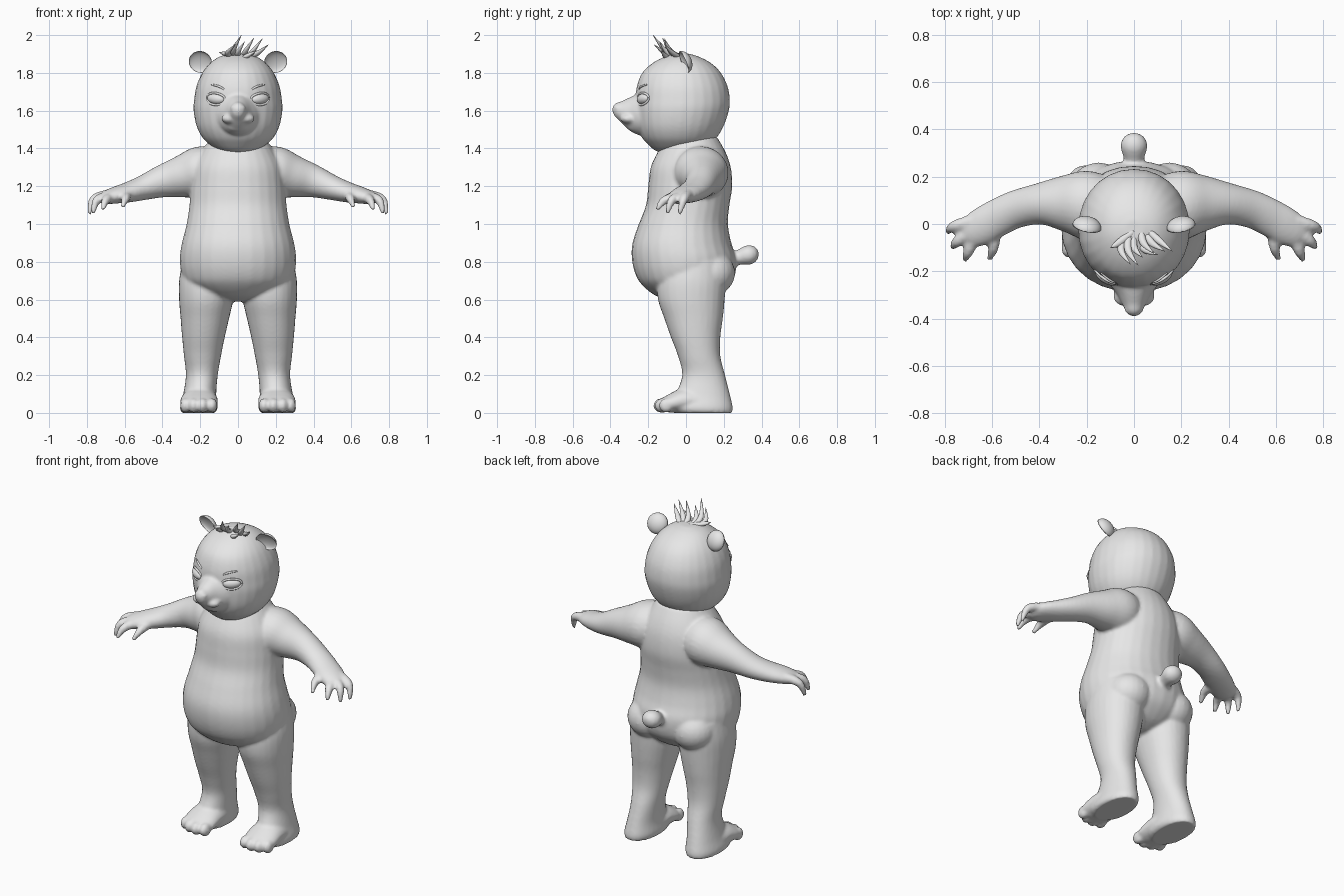
import bpy, bmesh, math
from mathutils import Vector, Matrix

fur = bpy.data.materials.new("plain_grey")
fur.diffuse_color = (0.8, 0.8, 0.8, 1)
SIDES = 28


def resample(rows, n=5):
    """Catmull-Rom interpolation between rows of numbers."""
    out = []
    for i in range(len(rows) - 1):
        p0, p1, p2, p3 = rows[max(i - 1, 0)], rows[i], rows[i + 1], rows[min(i + 2, len(rows) - 1)]
        for k in range(n):
            t = k / n
            out.append([b + 0.5 * t * (c - a + t * (2 * a - 5 * b + 4 * c - d + t * (3 * (b - c) + d - a)))
                        for a, b, c, d in zip(p0, p1, p2, p3)])
    return out + [list(rows[-1])]


def skin(bm, rings, power=1.0):
    """Skin closed rings given as (centre, half axis u, half axis v)."""
    def w(c):
        return math.copysign(abs(c) ** power, c)
    loops = []
    for c, u, v in rings:
        loops.append([bm.verts.new(c + u * w(math.cos(a)) + v * w(math.sin(a)))
                      for a in (2 * math.pi * k / SIDES for k in range(SIDES))])
    faces = [bm.faces.new(loops[0]), bm.faces.new(loops[-1])]
    for a, b in zip(loops, loops[1:]):
        for k in range(SIDES):
            j = (k + 1) % SIDES
            faces.append(bm.faces.new((a[k], a[j], b[j], b[k])))
    bmesh.ops.recalc_face_normals(bm, faces=faces)


def stack(bm, rows, s=1, power=0.95):
    """Horizontal sections: z, x0, x1, y0, y1."""
    skin(bm, [(Vector((s * (a + b) / 2, (c + d) / 2, z)), Vector(((b - a) / 2, 0, 0)), Vector((0, (d - c) / 2, 0)))
              for z, a, b, c, d in resample(rows)], power)


def tube(bm, rows, s=1):
    """Tube along a path: x, y, z, half width, half height."""
    rows = resample([(s * r[0],) + tuple(r[1:]) for r in rows])
    pts = [Vector(r[:3]) for r in rows]
    rings = []
    for i, r in enumerate(rows):
        t = (pts[min(i + 1, len(pts) - 1)] - pts[max(i - 1, 0)]).normalized()
        side = t.cross(Vector((0, 0, 1)))
        side = side.normalized() if side.length > 0.05 else Vector((1, 0, 0))
        rings.append((pts[i], side * max(r[3], 0.001), side.cross(t) * max(r[4], 0.001)))
    skin(bm, rings)


def ball(bm, c, r, rot=None):
    m = Matrix.Translation(c) @ (rot or Matrix()) @ Matrix.Diagonal((*r, 1))
    return bmesh.ops.create_uvsphere(bm, u_segments=24, v_segments=14, radius=1, matrix=m)["verts"]


def finish(name, bm, voxel=0, smooth=4):
    me = bpy.data.meshes.new(name)
    bm.to_mesh(me)
    bm.free()
    me.materials.append(fur)
    for p in me.polygons:
        p.use_smooth = True
    ob = bpy.data.objects.new(name, me)
    bpy.context.collection.objects.link(ob)
    if voxel:
        # blend overlapping parts into one skin
        m = ob.modifiers.new("blend", 'REMESH')
        m.mode, m.voxel_size, m.use_smooth_shade = 'VOXEL', voxel, True
        m = ob.modifiers.new("soften", 'SMOOTH')
        m.factor, m.iterations = 0.5, smooth
    return ob


# body: torso, limbs, paws
bm = bmesh.new()
torso = [(0.59, 0.06, -0.06, 0.10), (0.62, 0.17, -0.16, 0.17), (0.68, 0.27, -0.235, 0.235), (0.74, 0.30, -0.27, 0.262),
         (0.82, 0.308, -0.287, 0.265), (0.9, 0.297, -0.283, 0.24), (1.0, 0.272, -0.25, 0.222), (1.1, 0.257, -0.212, 0.23),
         (1.2, 0.25, -0.2, 0.245), (1.3, 0.235, -0.187, 0.237), (1.38, 0.195, -0.15, 0.21), (1.46, 0.14, -0.1, 0.165)]
stack(bm, [(z, -w, w, f, b) for z, w, f, b in torso])
for s in (-1, 1):
    # leg
    stack(bm, [(0.0, 0.12, 0.30, -0.06, 0.245), (0.03, 0.108, 0.307, -0.09, 0.248), (0.1, 0.115, 0.29, -0.055, 0.232),
               (0.2, 0.107, 0.276, -0.02, 0.207), (0.3, 0.09, 0.286, -0.042, 0.182), (0.4, 0.07, 0.296, -0.08, 0.182),
               (0.5, 0.047, 0.304, -0.115, 0.195), (0.6, 0.025, 0.312, -0.148, 0.205), (0.7, 0.02, 0.312, -0.15, 0.21),
               (0.8, 0.03, 0.295, -0.12, 0.2)], s)
    # foot and toes
    tube(bm, [(0.205, 0.10, 0.06, 0.09, 0.06), (0.205, 0.0, 0.066, 0.098, 0.066), (0.207, -0.08, 0.05, 0.1, 0.05),
              (0.207, -0.125, 0.04, 0.085, 0.035)], s)
    for x, y, r in ((0.138, -0.122, 0.034), (0.187, -0.13, 0.036), (0.236, -0.124, 0.034), (0.28, -0.105, 0.031)):
        ball(bm, (s * x, y, 0.039), (r * 0.85, r * 1.2, 0.039))
    # buttock
    ball(bm, (s * 0.15, 0.13, 0.74), (0.13, 0.13, 0.12))
    # arm
    tube(bm, [(0.08, 0.05, 1.29, 0.12, 0.12), (0.2, 0.08, 1.272, 0.145, 0.138), (0.3, 0.088, 1.25, 0.118, 0.112),
              (0.4, 0.085, 1.226, 0.088, 0.087), (0.5, 0.062, 1.192, 0.08, 0.066), (0.58, 0.025, 1.168, 0.08, 0.054),
              (0.65, -0.015, 1.152, 0.078, 0.044), (0.70, -0.045, 1.138, 0.06, 0.034), (0.72, -0.057, 1.13, 0.03, 0.018)], s)
    # thumb and fingers
    for a, b, c in (((0.59, -0.02, 1.15), (0.595, -0.1, 1.135), (0.612, -0.15, 1.09)),
                    ((0.67, -0.04, 1.145), (0.70, -0.115, 1.125), (0.717, -0.153, 1.075)),
                    ((0.69, -0.03, 1.145), (0.748, -0.075, 1.125), (0.768, -0.1, 1.055)),
                    ((0.69, 0.01, 1.155), (0.765, -0.012, 1.13), (0.788, -0.035, 1.052))):
        tube(bm, [(*a, 0.03, 0.028), (*b, 0.023, 0.023), (*c, 0.011, 0.011)], s)
# tail
tube(bm, [(0, 0.2, 0.80, 0.04, 0.035), (0, 0.27, 0.82, 0.042, 0.038), (0, 0.33, 0.836, 0.057, 0.052),
          (0, 0.368, 0.845, 0.042, 0.038), (0, 0.385, 0.848, 0.01, 0.01)])
finish("body", bm, 0.01, 4)

# head with muzzle
bm = bmesh.new()
head = [(1.375, 0.04, -0.13, -0.03), (1.39, 0.10, -0.165, 0.05), (1.42, 0.15, -0.2, 0.12), (1.46, 0.19, -0.235, 0.165),
        (1.52, 0.22, -0.26, 0.2), (1.6, 0.235, -0.27, 0.227), (1.66, 0.232, -0.268, 0.232), (1.73, 0.22, -0.26, 0.22),
        (1.8, 0.19, -0.232, 0.185), (1.85, 0.15, -0.18, 0.135), (1.885, 0.10, -0.115, 0.07), (1.902, 0.04, -0.06, 0.015)]
stack(bm, [(z, -w, w, f, b) for z, w, f, b in head], power=0.97)
tube(bm, [(0, -0.17, 1.575, 0.15, 0.12), (0, -0.25, 1.585, 0.105, 0.11), (0, -0.30, 1.593, 0.07, 0.085),
          (0, -0.345, 1.603, 0.046, 0.053), (0, -0.372, 1.613, 0.032, 0.034), (0, -0.387, 1.618, 0.012, 0.014)])
for s in (-1, 1):
    ball(bm, (s * 0.042, -0.302, 1.558), (0.046, 0.045, 0.028))      # lip puff
    ball(bm, (s * 0.02, -0.36, 1.613), (0.02, 0.022, 0.017))         # nostril wing
ball(bm, (0, -0.268, 1.512), (0.06, 0.042, 0.026))                   # chin
finish("head", bm, 0.009, 3)

# eyes, lids and brows
eyes, lids, brows = bmesh.new(), bmesh.new(), bmesh.new()
for s in (-1, 1):
    turn = Matrix.Rotation(s * math.radians(30), 4, 'Z') @ Matrix.Rotation(s * math.radians(-6), 4, 'Y')
    centre = Vector((s * 0.116, -0.226, 1.662))
    ball(eyes, centre, (0.052, 0.026, 0.028), turn)
    ring = []
    for k in range(13):
        a = 2 * math.pi * k / 12
        p = centre + turn @ Vector((0.056 * math.cos(a), -0.010 + 0.012 * math.cos(a) ** 2, 0.031 * math.sin(a)))
        ring.append((*p, 0.006, 0.006))
    tube(lids, ring)
    tube(brows, [(0.065, -0.249, 1.708, 0.003, 0.004), (0.10, -0.238, 1.728, 0.006, 0.006),
                 (0.14, -0.208, 1.738, 0.003, 0.004)], s)
finish("eyes", eyes)
finish("eyelids", lids)
finish("brows", brows)

# cupped ears
bm = bmesh.new()
for s in (-1, 1):
    verts = bmesh.ops.create_uvsphere(bm, u_segments=28, v_segments=20, radius=1)["verts"]
    m = (Matrix.Translation((s * 0.2, -0.012, 1.857)) @ Matrix.Rotation(s * math.radians(12), 4, 'Z')
         @ Matrix.Rotation(math.radians(22), 4, 'X') @ Matrix.Diagonal((0.062, 0.042, 0.061, 1)))
    for v in verts:
        if v.co.y < 0:
            v.co.y *= -0.55
        v.co = m @ v.co
bmesh.ops.recalc_face_normals(bm, faces=bm.faces)
finish("ears", bm)

# hair tuft: base, bend, tip of each lock
bm = bmesh.new()
locks = [((0.0, -0.03, 1.89), (-0.065, -0.08, 1.90), (-0.10, -0.10, 1.91)),
         ((-0.03, -0.05, 1.885), (-0.055, -0.11, 1.905), (-0.015, -0.17, 1.95)),
         ((-0.02, -0.04, 1.885), (-0.025, -0.11, 1.92), (0.018, -0.175, 2.0)),
         ((0.0, -0.05, 1.885), (0.0, -0.10, 1.91), (0.035, -0.14, 1.965)),
         ((0.03, -0.03, 1.885), (0.04, -0.08, 1.915), (0.085, -0.125, 1.985)),
         ((0.05, -0.04, 1.88), (0.075, -0.08, 1.91), (0.13, -0.115, 1.982)),
         ((0.06, -0.03, 1.88), (0.105, -0.07, 1.905), (0.162, -0.115, 1.95)),
         ((0.02, -0.08, 1.87), (0.05, -0.11, 1.89), (0.10, -0.13, 1.92))]
for a, b, c in locks:
    tube(bm, [(*a, 0.014, 0.012), (*b, 0.015, 0.012), (*c, 0.001, 0.001)])
finish("hair_tuft", bm)
